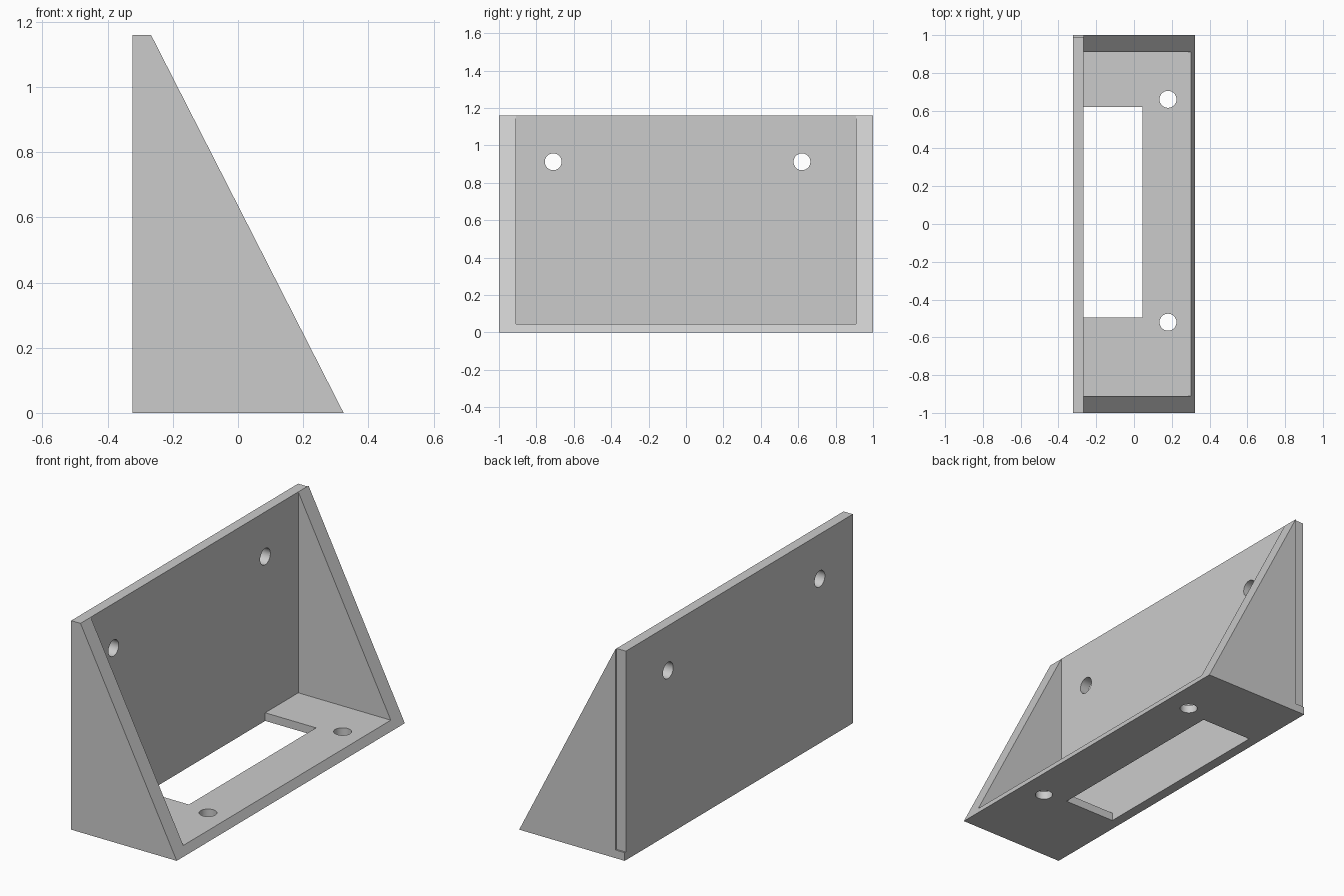
import bpy
import bmesh
from math import pi
from mathutils import Matrix, Vector

cube = bpy.data.objects.get("Cube")
if cube:
    bpy.data.objects.remove(cube, do_unlink=True)

# Main dimensions
BACK, FRONT, TOP = -0.324, 0.324, 1.16
PLATE = -0.267      # inner face of the back plate
FLOOR = 0.045       # upper face of the base
WALL = 0.91         # inner face of each side wall
HOLE = 0.045

grey = bpy.data.materials.new("plain grey")
grey.use_nodes = True
colour = (0.6, 0.6, 0.6, 1)
grey.diffuse_color = colour
grey.node_tree.nodes["Principled BSDF"].inputs["Base Color"].default_value = colour


def finish(bm, name):
    bmesh.ops.recalc_face_normals(bm, faces=bm.faces)
    mesh = bpy.data.meshes.new(name)
    bm.to_mesh(mesh)
    bm.free()
    mesh.materials.append(grey)
    obj = bpy.data.objects.new(name, mesh)
    bpy.context.collection.objects.link(obj)
    return obj


def prism(name, profile, y0, y1):
    """Extrude an (x, z) profile from y0 to y1."""
    bm = bmesh.new()
    face = bm.faces.new([bm.verts.new((x, y0, z)) for x, z in profile])
    geom = bmesh.ops.extrude_face_region(bm, geom=[face])["geom"]
    verts = [v for v in geom if isinstance(v, bmesh.types.BMVert)]
    bmesh.ops.translate(bm, verts=verts, vec=(0, y1 - y0, 0))
    return finish(bm, name)


def box(name, x0, x1, y0, y1, z0, z1):
    return prism(name, [(x0, z0), (x1, z0), (x1, z1), (x0, z1)], y0, y1)


def drill(name, centre, axis):
    bm = bmesh.new()
    turn = Matrix.Rotation(pi / 2, 4, "Y") if axis == "X" else Matrix()
    bmesh.ops.create_cone(bm, cap_ends=True, segments=48, radius1=HOLE,
                          radius2=HOLE, depth=0.2,
                          matrix=Matrix.Translation(Vector(centre)) @ turn)
    return finish(bm, name)


# Solid wedge: upright back, flat base, sloping front
bracket = prism("angle_bracket", [(BACK, 0), (FRONT, 0), (PLATE, TOP), (BACK, TOP)], -1, 1)

# Pocket between the side walls, base window, and the step at one plate end
cutters = [
    box("pocket_cutter", PLATE, 0.6, -WALL, WALL, FLOOR, 1.4),
    box("window_cutter", PLATE, 0.045, -0.495, 0.62, -0.1, 0.1),
    box("step_cutter", -0.5, PLATE, 0.99, 1.1, FLOOR, 1.4),
]
# Screw holes through the back plate and the base
for y in (-0.71, 0.62):
    cutters.append(drill("plate_hole_cutter", (BACK, y, 0.912), "X"))
for y in (-0.52, 0.66):
    cutters.append(drill("base_hole_cutter", (0.18, y, 0), "Z"))

for cutter in cutters:
    cutter.hide_render = True
    mod = bracket.modifiers.new(cutter.name, "BOOLEAN")
    mod.operation = "DIFFERENCE"
    mod.solver = "EXACT"
    mod.object = cutter

# Apply the cuts, then drop the cutters
bpy.context.view_layer.update()
result = bracket.evaluated_get(bpy.context.evaluated_depsgraph_get())
cut_mesh = bpy.data.meshes.new_from_object(result)
bracket.modifiers.clear()
bracket.data = cut_mesh
cut_mesh.materials.clear()
cut_mesh.materials.append(grey)
for poly in cut_mesh.polygons:
    poly.material_index = 0
for cutter in cutters:
    bpy.data.objects.remove(cutter, do_unlink=True)

# Smooth hole walls, crisp edges elsewhere
bpy.ops.object.select_all(action="DESELECT")
bracket.select_set(True)
bpy.context.view_layer.objects.active = bracket
bpy.ops.object.shade_smooth_by_angle(angle=pi / 6)
